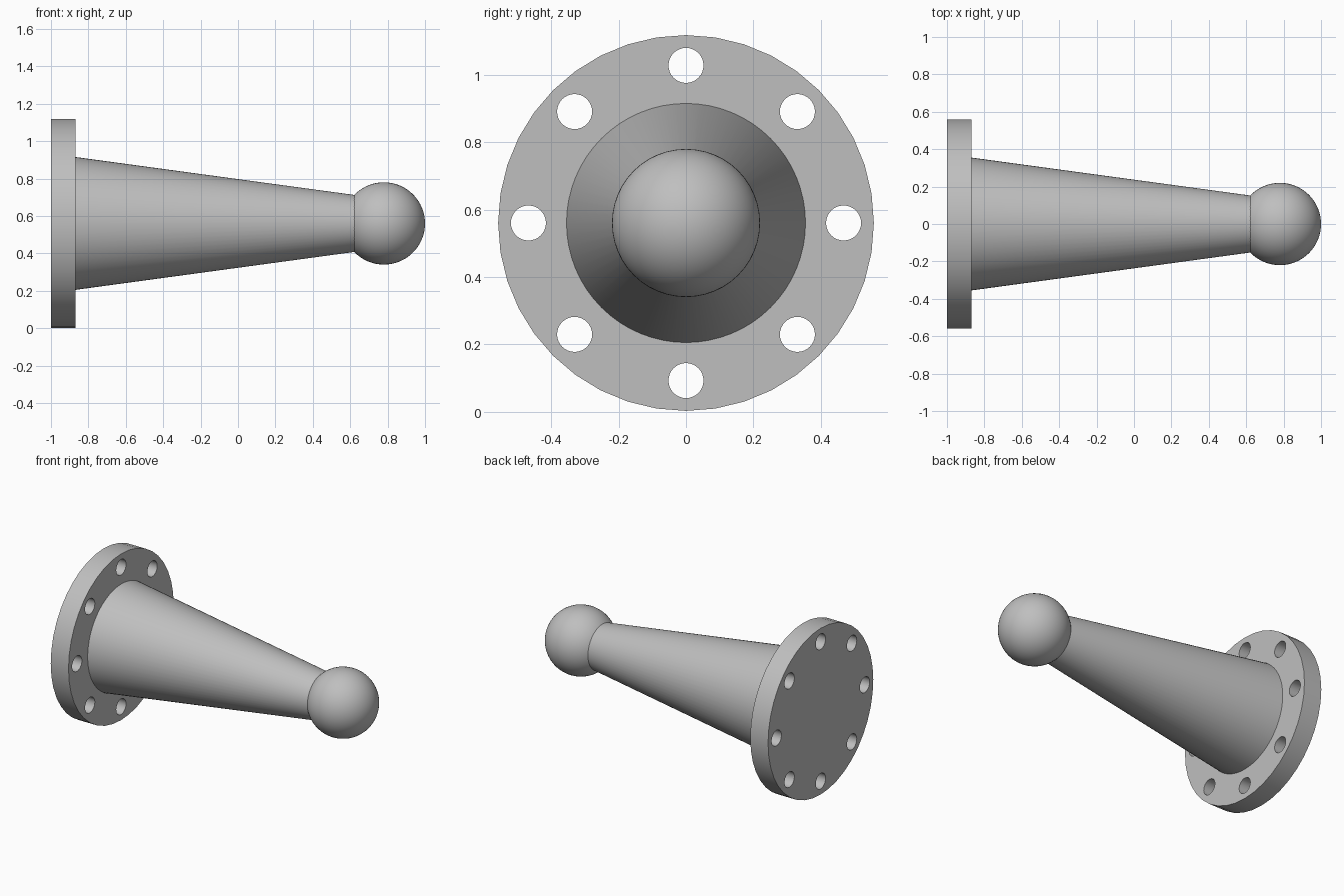
import bpy, bmesh
from math import pi, radians, sin, cos
from mathutils import Matrix

cube = bpy.data.objects.get("Cube")
if cube:
    bpy.data.objects.remove(cube, do_unlink=True)

AXIS_Z = 0.56

grey = bpy.data.materials.new("light_grey")
grey.use_nodes = True
colour = (0.52, 0.52, 0.52, 1)
grey.diffuse_color = colour
grey.node_tree.nodes["Principled BSDF"].inputs["Base Color"].default_value = colour


def add_frustum(bm, x0, x1, r0, r1, sides, y=0.0, z=AXIS_Z):
    """Frustum lying along x, from x0 to x1."""
    place = Matrix.Translation(((x0 + x1) / 2, y, z)) @ Matrix.Rotation(pi / 2, 4, "Y")
    bmesh.ops.create_cone(bm, cap_ends=True, segments=sides, radius1=r0,
                          radius2=r1, depth=x1 - x0, matrix=place)


def make_object(name, bm):
    mesh = bpy.data.meshes.new(name)
    bm.to_mesh(mesh)
    bm.free()
    mesh.materials.append(grey)
    obj = bpy.data.objects.new(name, mesh)
    bpy.context.collection.objects.link(obj)
    return obj


def select_only(obj):
    bpy.ops.object.select_all(action="DESELECT")
    obj.select_set(True)
    bpy.context.view_layer.objects.active = obj


def smooth(obj):
    select_only(obj)
    bpy.ops.object.shade_smooth_by_angle(angle=radians(30))


# Round mounting flange
bm = bmesh.new()
add_frustum(bm, -1, -0.868, 0.558, 0.558, 40)
flange = make_object("flange", bm)

# Eight bolt holes cut through the flange
bm = bmesh.new()
for i in range(8):
    a = i * pi / 4
    add_frustum(bm, -1.1, -0.8, 0.052, 0.052, 32,
                0.468 * cos(a), AXIS_Z + 0.468 * sin(a))
cutter = make_object("bolt_hole_cutter", bm)
cutter.hide_render = True
cut = flange.modifiers.new("bolt_holes", "BOOLEAN")
cut.operation = "DIFFERENCE"
cut.solver = "EXACT"
cut.object = cutter
select_only(flange)
bpy.ops.object.modifier_apply(modifier=cut.name)
bpy.data.objects.remove(cutter, do_unlink=True)
smooth(flange)

# Tapered arm
bm = bmesh.new()
add_frustum(bm, -0.868, 0.625, 0.355, 0.152, 64)
smooth(make_object("tapered_arm", bm))

# Ball at the tip
bm = bmesh.new()
bmesh.ops.create_uvsphere(
    bm, u_segments=48, v_segments=32, radius=0.22,
    matrix=Matrix.Translation((0.78, 0, AXIS_Z)) @ Matrix.Rotation(pi / 2, 4, "Y"))
smooth(make_object("ball_tip", bm))
